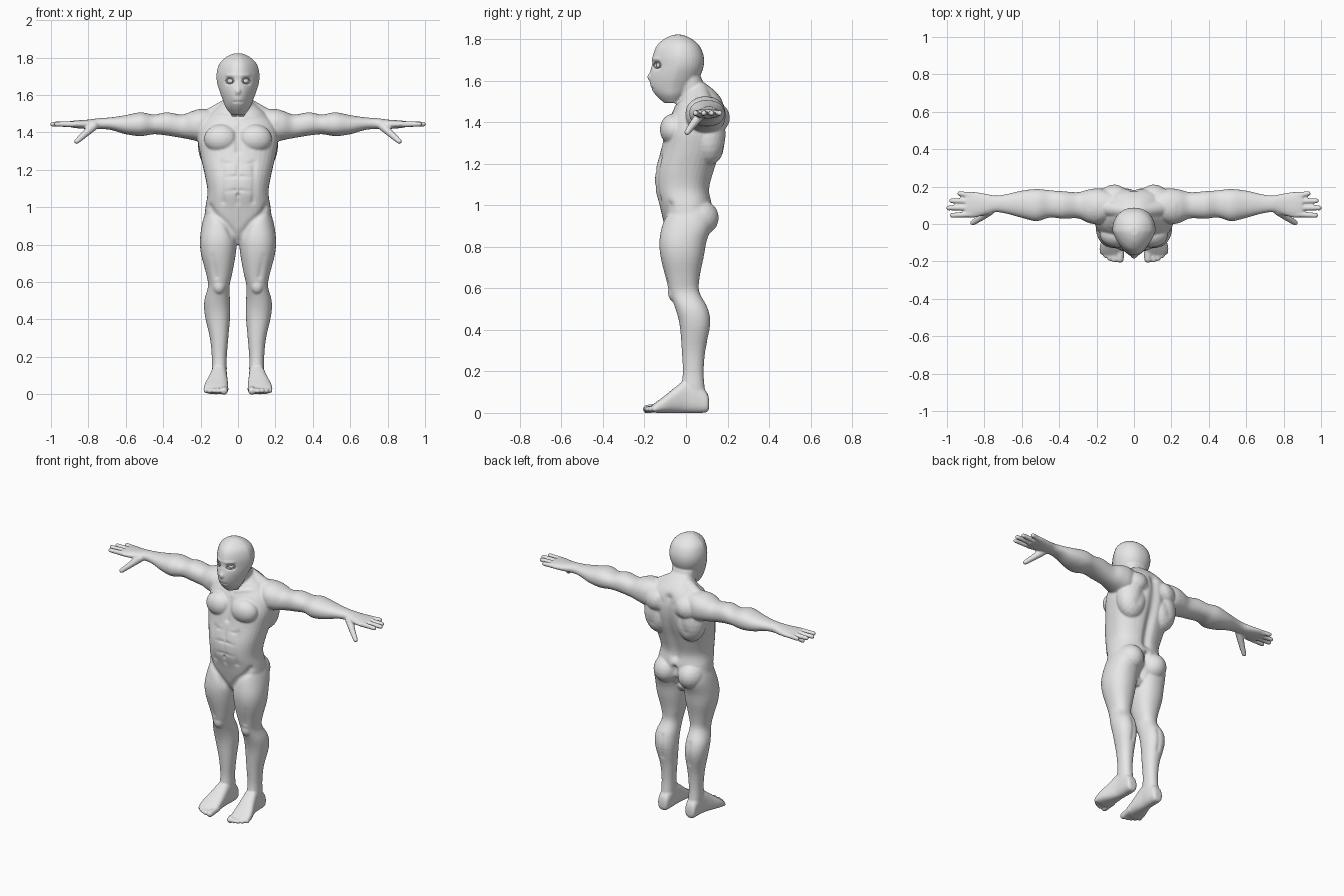
import bpy
import bmesh
import math
from mathutils import Vector, Matrix, kdtree, bvhtree

cube = bpy.data.objects.get("Cube")
if cube:
    bpy.data.objects.remove(cube, do_unlink=True)

clay = bpy.data.materials.new("grey clay")
clay.use_nodes = True
clay.diffuse_color = (0.8, 0.8, 0.8, 1)
clay.node_tree.nodes["Principled BSDF"].inputs["Base Color"].default_value = clay.diffuse_color

X_AXIS, Y_AXIS, Z_AXIS = range(3)
bm = bmesh.new()


def catmull(rows, steps=4):
    """Smoothly interpolate rows of section values."""
    result = []
    last = len(rows) - 1
    for i in range(last):
        p, q, r, s = (rows[max(0, min(last, i + k))] for k in (-1, 0, 1, 2))
        for step in range(steps):
            t = step / steps
            result.append([b + t * ((c - a) + t * ((2 * a - 5 * b + 4 * c - d)
                          + t * (3 * (b - c) + d - a))) / 2
                          for a, b, c, d in zip(p, q, r, s)])
    return result + [rows[-1]]


def loft(axis, rows, power=2.2, taper=0.0, sides=36):
    """Rows hold: position on axis, low and high of the two other axes."""
    others = [k for k in range(3) if k != axis]
    rings = []
    for pos, a_low, a_high, b_low, b_high in catmull(rows):
        ring = []
        for k in range(sides):
            angle = math.tau * k / sides
            c, s = (math.copysign(abs(f(angle)) ** (2 / power), f(angle))
                    for f in (math.cos, math.sin))
            c *= 1 - taper * max(0, -s)
            co = Vector()
            co[axis] = pos
            co[others[0]] = (a_low + a_high) / 2 + c * (a_high - a_low) / 2
            co[others[1]] = (b_low + b_high) / 2 + s * (b_high - b_low) / 2
            ring.append(bm.verts.new(co))
        rings.append(ring)
    for low, high in zip(rings, rings[1:]):
        for k in range(sides):
            n = (k + 1) % sides
            bm.faces.new((low[k], low[n], high[n], high[k]))
    bm.faces.new(rings[0])
    bm.faces.new(rings[-1])


def central_loft(rows, **options):
    """Rows hold: height, half width, front, back."""
    loft(Z_AXIS, [(z, -w, w, front, back) for z, w, front, back in rows], **options)


def blob(centre, radii):
    matrix = Matrix.Translation(centre) @ Matrix.Diagonal((*radii, 1))
    bmesh.ops.create_icosphere(bm, subdivisions=3, radius=1, matrix=matrix)


def chain(start, end, r_start, r_end):
    """Rounded tapering rod."""
    start, end = Vector(start), Vector(end)
    count = int((end - start).length / min(r_start, r_end) * 3) + 1
    for k in range(count + 1):
        t = k / count
        r = r_start + (r_end - r_start) * t
        blob(start.lerp(end, t), (r, r, r))


# Leg
loft(Z_AXIS, [
    (.03, .065, .135, 0, .1), (.12, .06, .14, -.02, .09), (.2, .06, .14, -.015, .085),
    (.3, .052, .15, -.02, .093), (.42, .042, .177, -.03, .117), (.5, .043, .18, -.05, .107),
    (.58, .045, .16, -.08, .065), (.65, .03, .172, -.098, .065), (.75, .012, .198, -.122, .085),
    (.83, .006, .203, -.128, .1), (.92, .01, .19, -.11, .13), (1, .04, .165, -.08, .11)])
blob((.102, -.057, .58), (.035, .03, .045))     # kneecap
blob((.088, .06, .94), (.085, .098, .09))       # buttock

# Foot and toes
loft(Y_AXIS, [
    (.112, .08, .12, .025, .06), (.1, .065, .135, .003, .1), (.05, .058, .14, 0, .15),
    (0, .058, .145, 0, .16), (-.05, .055, .16, 0, .125), (-.1, .053, .178, 0, .085),
    (-.14, .055, .184, 0, .055), (-.165, .065, .17, .006, .035)], power=2.6)
for x, tip, r in ((.075, -.187, .021), (.106, -.192, .014), (.129, -.184, .0135),
                  (.151, -.17, .013), (.172, -.151, .0125)):
    chain((x - .004, -.12, .028), (x, tip, .018), r, r)

# Arm and palm
loft(X_AXIS, [
    (.1, .03, .17, 1.34, 1.52), (.18, 0, .19, 1.345, 1.525), (.24, .005, .185, 1.358, 1.515),
    (.3, .03, .17, 1.37, 1.495), (.38, .028, .175, 1.383, 1.507), (.45, .035, .18, 1.39, 1.495),
    (.52, .015, .187, 1.38, 1.507), (.6, .033, .178, 1.39, 1.492), (.68, .055, .16, 1.413, 1.48),
    (.74, .063, .152, 1.418, 1.476), (.8, .048, .163, 1.418, 1.468), (.86, .033, .172, 1.422, 1.464),
    (.9, .038, .17, 1.428, 1.46)])
blob((.2, .092, 1.445), (.08, .095, .08))       # shoulder cap
for base, tip, reach in ((.052, .046, .972), (.087, .086, .991), (.121, .124, .975), (.152, .163, .932)):
    chain((.87, base, 1.443), (reach, tip, 1.444), .0165, .0135)
chain((.77, .07, 1.435), (.825, .03, 1.385), .024, .018)
chain((.825, .03, 1.385), (.862, .006, 1.352), .018, .0145)

# Chest and back muscles
blob((.09, -.058, 1.365), (.092, .068, .078))
blob((.115, .11, 1.33), (.1, .083, .14))
blob((.1, .12, 1.42), (.1, .092, .085))
chain((.04, .07, 1.55), (.17, .09, 1.47), .04, .045)

# Everything so far is one side; mirror it
copy = bmesh.ops.duplicate(bm, geom=bm.verts[:] + bm.edges[:] + bm.faces[:])["geom"]
for item in copy:
    if isinstance(item, bmesh.types.BMVert):
        item.co.x *= -1

# Trunk, neck and head
central_loft([
    (.8, .05, -.05, .04), (.86, .14, -.09, .08), (.92, .178, -.108, .12),
    (1, .174, -.127, .125), (1.08, .163, -.148, .115), (1.17, .177, -.146, .138),
    (1.27, .2, -.12, .17), (1.36, .215, -.1, .19), (1.44, .2, -.07, .195),
    (1.5, .15, -.035, .178), (1.55, .095, -.005, .14), (1.59, .06, .01, .09)], power=2.4)
central_loft([(1.43, .075, -.06, .14), (1.52, .074, -.035, .11), (1.62, .078, -.05, .072)])
central_loft([
    (1.493, .035, -.105, -.03), (1.53, .064, -.145, 0), (1.57, .08, -.17, .035),
    (1.62, .099, -.174, .067), (1.67, .113, -.164, .085), (1.72, .114, -.16, .085),
    (1.77, .098, -.14, .064), (1.805, .06, -.1, .022), (1.822, .022, -.06, -.02)], taper=.35)
blob((0, -.165, 1.618), (.017, .021, .022))     # nose
chain((0, -.158, 1.66), (0, -.168, 1.615), .011, .014)
bmesh.ops.recalc_face_normals(bm, faces=bm.faces[:])

# Fuse the parts into one skin
mesh = bpy.data.meshes.new("body")
bm.to_mesh(mesh)
bm.free()
body = bpy.data.objects.new("body", mesh)
bpy.context.collection.objects.link(body)
fuse = body.modifiers.new("fuse", 'REMESH')
fuse.mode = 'VOXEL'
fuse.voxel_size = .0056
soften = body.modifiers.new("soften", 'SMOOTH')
soften.iterations = 5
skin = bpy.data.meshes.new_from_object(body.evaluated_get(bpy.context.evaluated_depsgraph_get()))
body.modifiers.clear()
body.data = skin
skin.materials.clear()
skin.materials.append(clay)
skin.shade_smooth()

surface = bvhtree.BVHTree.FromPolygons([v.co for v in skin.vertices], [p.vertices for p in skin.polygons])
eye_spot = surface.ray_cast(Vector((.045, -1, 1.675)), Vector((0, 1, 0)))[0] or Vector((.045, -.14, 1.675))

# Carve grooves (positive depth) and raise ridges (negative depth), both sides alike
folded = [Vector((abs(v.co.x), v.co.y, v.co.z)) for v in skin.vertices]
normals = [v.normal.copy() for v in skin.vertices]
tree = kdtree.KDTree(len(folded))
for i, co in enumerate(folded):
    tree.insert(co, i)
tree.balance()


def carve(start, end, radius, depth):
    start, end = Vector(start), Vector(end)
    line = end - start
    for co, i, _ in tree.find_range((start + end) / 2, line.length / 2 + 3 * radius):
        t = max(0, min(1, (co - start).dot(line) / max(line.length_squared, 1e-9)))
        distance = (co - start - line * t).length
        skin.vertices[i].co -= normals[i] * depth * math.exp(-(distance / radius) ** 2)


carve((0, .19, 1.47), (0, .12, 1.06), .028, .018)           # spine
carve((0, .13, .98), (0, .08, .85), .018, .025)             # seat cleft
carve((.05, .205, 1.44), (.12, .18, 1.28), .025, .006)      # shoulder blade
carve((0, -.09, 1.43), (0, -.115, 1.3), .016, .01)          # breastbone
carve((0, -.14, 1.27), (0, -.14, 1.02), .012, .006)         # middle of belly
for z in (1.24, 1.165, 1.09):
    carve((.015, -.145, z), (.065, -.13, z - .005), .01, .005)
carve((.085, -.125, 1.24), (.08, -.125, 1.03), .016, .006)  # side of belly
carve((0, -.145, 1.065), (0, -.145, 1.06), .009, .006)      # navel
carve((.15, -.08, 1), (.02, -.11, .85), .02, .009)          # groin
carve((.02, -.055, 1.475), (.16, -.01, 1.505), .012, -.005) # collarbone
carve((.1, .11, .5), (.1, .11, .36), .014, .005)            # calf split
carve((.13, -.1, .74), (.115, -.09, .63), .015, .005)       # thigh split
carve((0, -.172, 1.563), (.024, -.16, 1.56), .006, .004)    # mouth
carve(eye_spot - Vector((.01, 0, 0)), eye_spot + Vector((.012, .008, 0)), .014, .02)
carve((.012, -.165, 1.705), (.065, -.135, 1.705), .009, -.004)  # brow
skin.update()

# Eyes and lids
for name, side in (("left", 1), ("right", -1)):
    spot = Vector((eye_spot.x * side, eye_spot.y, eye_spot.z))
    bpy.ops.mesh.primitive_uv_sphere_add(segments=24, ring_count=16, radius=.018,
                                         location=spot + Vector((-.006 * side, .02, 0)))
    ball = bpy.context.object
    ball.name = name + "_eye"
    bpy.ops.mesh.primitive_torus_add(major_radius=.023, minor_radius=.004, major_segments=32,
                                     minor_segments=10, location=spot + Vector((0, .006, 0)),
                                     rotation=(math.pi / 2, 0, side * math.radians(38)))
    lid = bpy.context.object
    lid.name = name + "_eyelid"
    lid.scale = (1.1, .6, 1)
    for part in (ball, lid):
        part.data.materials.append(clay)
        part.data.shade_smooth()
